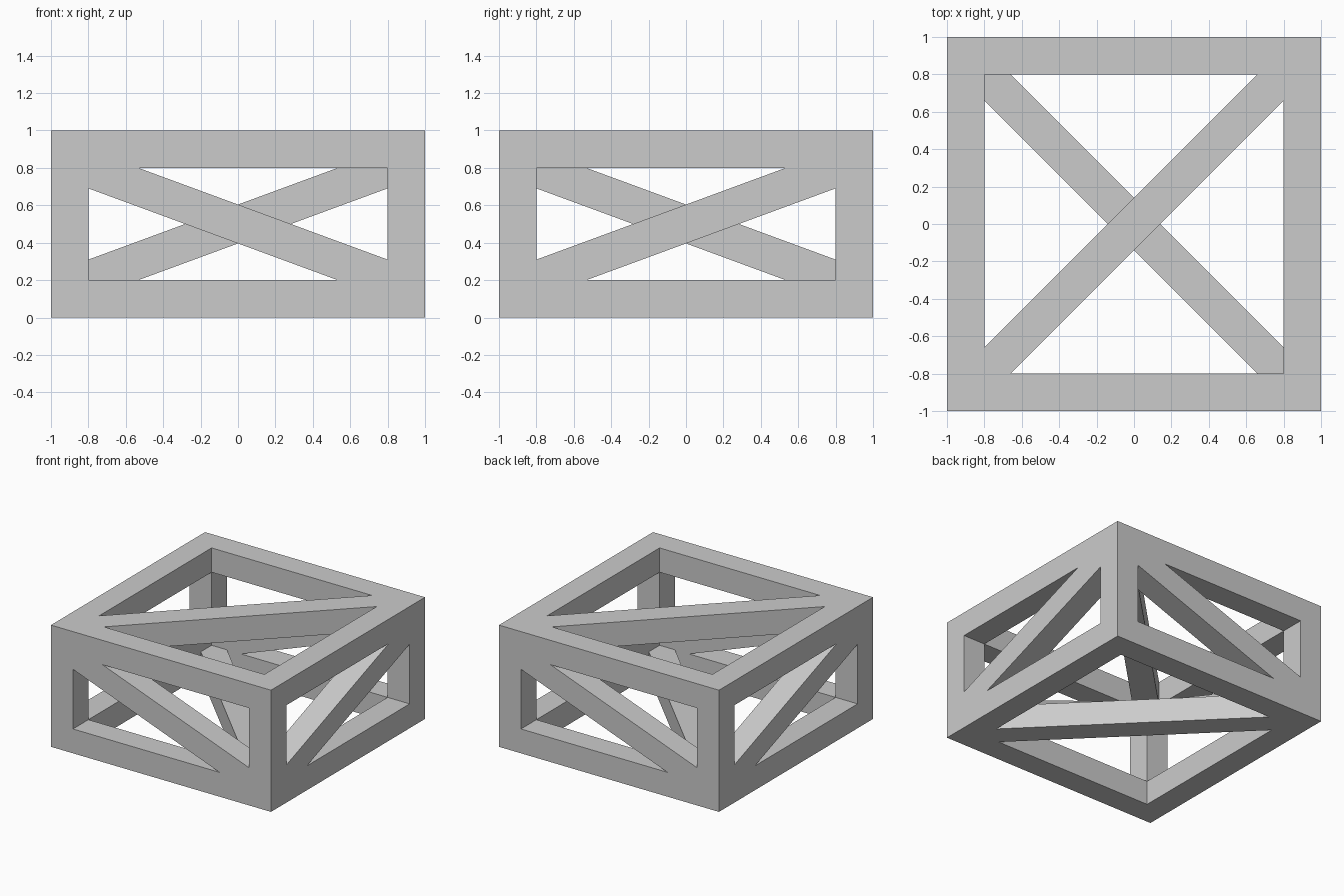
import bpy, bmesh
from mathutils import Vector

if "Cube" in bpy.data.objects:
    bpy.data.objects.remove(bpy.data.objects["Cube"])

OUT = Vector((1.0, 1.0, 0.5))      # outer half size
INN = Vector((0.8, 0.8, 0.3))      # inner half size
MID = Vector((0, 0, 0.5))


def box(name, half):
    bpy.ops.mesh.primitive_cube_add(size=2, location=MID)
    ob = bpy.context.object
    ob.name = name
    ob.scale = half
    bpy.ops.object.transform_apply(location=True, rotation=False, scale=True)
    return ob


def prism(points, offset):
    bm = bmesh.new()
    face = bm.faces.new([bm.verts.new(p) for p in points])
    ext = bmesh.ops.extrude_face_region(bm, geom=[face])["geom"]
    bmesh.ops.translate(bm, vec=offset,
                        verts=[v for v in ext if isinstance(v, bmesh.types.BMVert)])
    bmesh.ops.recalc_face_normals(bm, faces=bm.faces)
    me = bpy.data.meshes.new("window_cutter")
    bm.to_mesh(me)
    bm.free()
    ob = bpy.data.objects.new("window_cutter", me)
    bpy.context.collection.objects.link(ob)
    return ob


def cut(target, cutter):
    cutter.hide_render = True
    mod = target.modifiers.new("cut", 'BOOLEAN')
    mod.operation, mod.solver, mod.object = 'DIFFERENCE', 'EXACT', cutter
    bpy.context.view_layer.objects.active = target
    bpy.ops.object.modifier_apply(modifier=mod.name)
    bpy.data.objects.remove(cutter, do_unlink=True)


# Hollow box
frame = box("braced_crate_frame", OUT)
cut(frame, box("hollow_cutter", INN))

# Two triangular windows per wall leave a diagonal brace between them
# (normal axis, side, u axis, v axis, brace direction, slope, half width along v)
walls = [
    (1, -1, 0, 2, -1, 0.368, 0.104), (1, 1, 0, 2, 1, 0.368, 0.104),
    (0, 1, 1, 2, 1, 0.368, 0.104), (0, -1, 1, 2, -1, 0.368, 0.104),
    (2, 1, 0, 1, 1, 1.0, 0.14), (2, -1, 0, 1, -1, 1.0, 0.14),
]
for n, side, u, v, d, slope, h in walls:
    a, b = INN[u], INN[v]
    tri = [(-a, b), (-a, h - slope * a), ((b - h) / slope, b)]
    for flip in (1, -1):
        pts = []
        for pu, pv in tri:
            p = Vector()
            p[u], p[v] = pu * flip * d, pv * flip
            p[n] = side * (OUT[n] + 0.1)
            pts.append(p + MID)
        depth = Vector()
        depth[n] = -side * 0.35
        cut(frame, prism(pts, depth))
